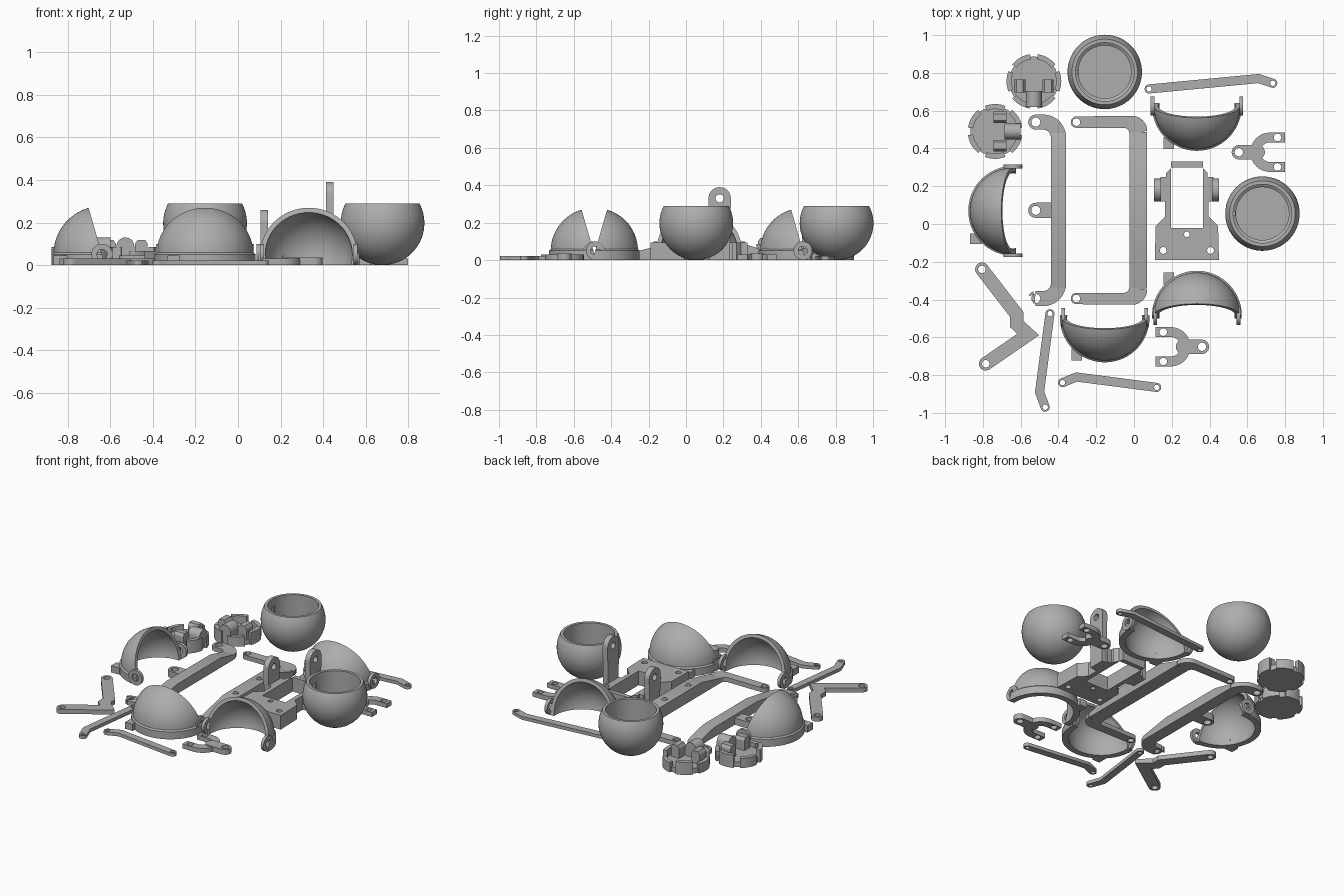
import bpy, bmesh
from math import sin, cos, pi, radians, sqrt, hypot
from mathutils import Matrix, Vector

cube = bpy.data.objects.get("Cube")
if cube:
    bpy.data.objects.remove(cube)

grey = bpy.data.materials.new("plain grey")
grey.use_nodes = True
colour = (0.42, 0.42, 0.42, 1)
grey.diffuse_color = colour
grey.node_tree.nodes["Principled BSDF"].inputs["Base Color"].default_value = colour
parts = []
HOME = Matrix()


def place(x=0, y=0, turn=0, z=0):
    return Matrix.Translation((x, y, z)) @ Matrix.Rotation(radians(turn), 4, 'Z')


# Stands a flat outline upright: its x runs along y, its y along z
UPRIGHT = Matrix.Rotation(pi / 2, 4, 'Z') @ Matrix.Rotation(pi / 2, 4, 'X')


def finish(name, bm, at):
    bmesh.ops.recalc_face_normals(bm, faces=bm.faces)
    mesh = bpy.data.meshes.new(name)
    bm.to_mesh(mesh)
    bm.free()
    mesh.materials.append(grey)
    ob = bpy.data.objects.new(name, mesh)
    bpy.context.scene.collection.objects.link(ob)
    ob.matrix_world = at
    parts.append(ob)


def arc(cx, cy, r, start, end, n=10):
    angles = [radians(start + (end - start) * i / n) for i in range(n + 1)]
    return [(cx + r * cos(a), cy + r * sin(a)) for a in angles]


def circle(cx, cy, r):
    return arc(cx, cy, r, 0, 360, 24)[:-1]


def plate(name, outline, z0, z1, holes=(), at=HOME):
    """Extruded outline with holes."""
    bm = bmesh.new()
    for loop in [outline, *holes]:
        vs = [bm.verts.new((x, y, z0)) for x, y in loop]
        for a, b in zip(vs, vs[1:] + vs[:1]):
            bm.edges.new((a, b))
    bmesh.ops.triangle_fill(bm, edges=bm.edges[:], use_beauty=True, normal=(0, 0, 1))
    top = bmesh.ops.extrude_face_region(bm, geom=bm.faces[:])["geom"]
    bmesh.ops.translate(bm, vec=(0, 0, z1 - z0),
                        verts=[v for v in top if isinstance(v, bmesh.types.BMVert)])
    finish(name, bm, at)


def box(name, x0, x1, y0, y1, z0, z1, at=HOME):
    plate(name, [(x0, y0), (x1, y0), (x1, y1), (x0, y1)], z0, z1, at=at)


def strip(path, r, rounded=True):
    """Outline of a bent bar of half width r."""
    pts = [Vector(p) for p in path]
    dirs = [(b - a).normalized() for a, b in zip(pts, pts[1:])]
    left, right = [], []
    for i, p in enumerate(pts):
        a, b = dirs[max(i - 1, 0)], dirs[min(i, len(dirs) - 1)]
        m = (a + b).normalized()
        n = Vector((-m.y, m.x)) * r / m.dot(a)
        left.append(tuple(p + n))
        right.append(tuple(p - n))

    def cap(p, d):
        n = Vector((-d.y, d.x))
        return [tuple(p + r * (n * cos(t) + d * sin(t)))
                for t in [pi * i / 12 for i in range(1, 12)]] if rounded else []
    return left + cap(pts[-1], dirs[-1]) + right[::-1] + cap(pts[0], -dirs[0])


def link(name, path, r, hole, height):
    plate(name, strip(path, r), 0, height, [circle(*path[0], hole), circle(*path[-1], hole)])


def revolve(profile, steps=64):
    bm = bmesh.new()
    vs = [bm.verts.new((r, 0, z)) for r, z in profile]
    es = [bm.edges.new(p) for p in zip(vs, vs[1:])]
    if profile[0][0] > 0:
        es.append(bm.edges.new((vs[-1], vs[0])))
    bmesh.ops.spin(bm, geom=vs + es, cent=(0, 0, 0), axis=(0, 0, 1), angle=2 * pi, steps=steps)
    bmesh.ops.remove_doubles(bm, verts=bm.verts[:], dist=1e-5)
    return bm


# Hollow eyeballs with a stepped floor and a small key inside
def eyeball(name, at):
    r = 0.197
    profile = [(max(x, 0), z) for x, z in arc(0, r, r, -90, 28.2, 24)]
    profile[0] = (0, 0)
    profile += [(0.155, 0.29), (0.155, 0.13), (0.14, 0.12), (0.14, 0.11), (0, 0.11)]
    finish(name, revolve(profile), at)
    box(name + "_key", -0.158, -0.142, -0.01, 0.01, 0.12, 0.24, at)


eyeball("back_eyeball", place(-0.155, 0.805))
eyeball("side_eyeball", place(0.68, 0.055))


# Eyelids: tilted quarter shells with rim flange, pivot ears and a link tab
def eyelid(name, at, ear_x, side):
    pivot, outer, inner = 0.05, 0.228, 0.205
    profile = [(0.2375, 0), (0.2375, 0.05), (outer, 0.058)]
    profile += arc(0, pivot, outer, 4, 90, 20)[:-1] + [(0, pivot + outer), (0, pivot + inner)]
    profile += arc(0, pivot, inner, 90, -14.1, 24)[1:]
    bm = revolve(profile, 72)
    cut = bmesh.ops.bisect_plane(bm, geom=bm.verts[:] + bm.edges[:] + bm.faces[:],
                                 plane_co=(0, 0, pivot), clear_outer=True,
                                 plane_no=(0, cos(radians(16)), sin(radians(16))))
    rim = [e for e in cut["geom_cut"] if isinstance(e, bmesh.types.BMEdge)]
    bmesh.ops.triangle_fill(bm, edges=rim, use_beauty=True)
    finish(name, bm, at)
    for label, x in (("left", ear_x), ("right", -ear_x)):
        plate(f"{name}_{label}_ear", circle(0, pivot, 0.05), x - 0.01, x + 0.01,
              [circle(0, pivot, 0.024)], at @ UPRIGHT)
    x0, x1 = sorted((side * 0.176, side * 0.12))
    box(name + "_tab", x0, x1, -0.227, -0.165, 0, 0.045, at)


eyelid("front_eyelid", place(-0.155, -0.495), 0.22, -1)
eyelid("right_front_eyelid", place(0.333, -0.485, 180), 0.22, 1)
eyelid("right_back_eyelid", place(0.333, 0.625), 0.235, -1)
eyelid("left_side_eyelid", place(-0.64, 0.07, -90), 0.235, 1)


# Round sockets with rim clips, side pads and a rounded tongue
def socket(name, at):
    plate(name + "_disc", circle(0, 0, 0.132), 0, 0.035, at=at)
    for i in range(6):
        a = 30 + i * 60
        outline = arc(0, 0, 0.145, a - 22, a + 22) + arc(0, 0, 0.118, a + 22, a - 22)
        plate(f"{name}_clip_{i + 1}", outline, 0.0, 0.085 if i % 2 else 0.065, at=at)
    for label, y in (("left", 0.075), ("right", -0.075)):
        outline = [(y - 0.03, 0.03), (y + 0.03, 0.03), (y + 0.03, 0.1)]
        outline += [(y + 0.018, 0.118), (y - 0.018, 0.118), (y - 0.03, 0.1)]
        plate(f"{name}_{label}_pad", outline, -0.01, 0.06, at=at @ UPRIGHT)
    tongue = [(-0.042, 0.02), (0.042, 0.02)] + arc(0, 0.088, 0.042, 0, 180)
    plate(name + "_tongue", tongue, 0.05, 0.135, at=at @ UPRIGHT)


socket("left_socket", place(-0.735, 0.49))
socket("back_socket", place(-0.53, 0.755, -90))

# Thin pushrods and the bell crank
link("back_pushrod", [(0.08, 0.715), (0.66, 0.77), (0.735, 0.745)], 0.024, 0.014, 0.022)
link("front_pushrod", [(-0.378, -0.84), (-0.305, -0.81), (0.12, -0.865)], 0.024, 0.014, 0.022)
link("side_pushrod", [(-0.445, -0.475), (-0.5, -0.89), (-0.47, -0.97)], 0.024, 0.014, 0.022)
link("bell_crank", [(-0.805, -0.24), (-0.62, -0.48), (-0.62, -0.53), (-0.56, -0.585),
                    (-0.785, -0.74)], 0.036, 0.02, 0.03)


# Forked horns
def horn(name, at):
    plate(name + "_stem", strip([(0, 0), (0.1, 0)], 0.038), 0, 0.035,
          [circle(0, 0, 0.022)], at)
    path = [(0.245, 0.078)] + arc(0.165, 0, 0.078, 90, 270, 16) + [(0.245, -0.078)]
    plate(name + "_fork", strip(path, 0.026, False), 0, 0.03,
          [circle(0.205, 0.078, 0.02), circle(0.205, -0.078, 0.02)], at)


horn("back_horn", place(0.555, 0.38))
horn("front_horn", place(0.36, -0.65, 180))

# Side profile shared by both bars: low ends, sloping up to a raised middle
MID = 0.0725


def raised(low, high, end):
    return [(-end, 0), (end, 0), (end, low), (0.41, low), (0.26, high),
            (-0.2, high), (-0.41, low), (-end, low)]


# Wide U frame: arms, bar and screw holes
half = arc(-0.01, 0.42, 0.08, 0, 90) + arc(-0.305, 0.467, 0.03, 90, 270)
half += arc(-0.055, 0.407, 0.03, 90, 0, 6)
frame = half + [(x, -y) for x, y in half[::-1]]
# Split the outline so the bar can carry the raised profile
for label, s in (("back", 1), ("front", -1)):
    plate(f"frame_{label}_arm", [(x, s * y) for x, y in half], 0, 0.03,
          [circle(-0.305, s * 0.467, 0.02)], place(0, MID))
plate("frame_bar", raised(0.03, 0.08, 0.415), -0.025, 0.07, at=place(0, MID) @ UPRIGHT)
for label, y in (("back", 0.195), ("front", -0.055)):
    plate(f"frame_{label}_screw_seat", circle(0.022, y, 0.02), 0.0, 0.083,
          [circle(0.022, y, 0.015)])

# Narrow bar with curved ends and a middle arm
bend = [(-0.52, 0.467), (-0.48, 0.467)] + arc(-0.48, 0.387, 0.08, 80, 0, 8)
for label, s in (("back", 1), ("front", -1)):
    path = [(x, s * y) for x, y in bend] + [(-0.4, s * 0.3)]
    plate(f"carrier_{label}_bend", strip(path, 0.04)[:-11] + arc(-0.52, s * 0.467, 0.04, -s * 90, -s * 270)[1:-1],
          0, 0.03, [circle(-0.52, s * 0.467, 0.024)], place(0, MID))
plate("carrier_bar", raised(0.03, 0.065, 0.41), -0.44, -0.36, at=place(0, MID) @ UPRIGHT)
plate("carrier_middle_arm", strip([(-0.52, 0), (-0.42, 0)], 0.04), 0, 0.045,
      [circle(-0.52, 0, 0.024)], place(0, MID))

# Servo bracket: windowed body, foot with screw holes, two uprights
side = [(0.085, 0.33), (0.085, 0.295), (0.11, 0.27), (0.11, 0.25), (0.14, 0.25), (0.14, 0.12),
        (0.115, 0.12), (0.115, 0.04), (0.165, -0.01), (0.17, -0.19)]
bracket = side + [(-x, y) for x, y in side[::-1]]
window = [(-0.085, -0.02), (0.085, -0.02), (0.085, 0.3), (-0.085, 0.3)]
screws = [circle(-0.125, -0.14, 0.018), circle(0.125, -0.14, 0.018), circle(0, -0.055, 0.015)]
plate("bracket_body", bracket, 0, 0.095, [window] + screws, place(0.28, 0))
for label, x, z in (("right", 0.105, 0.2), ("left", 0.413, 0.33)):
    outline = [(0.125, 0), (0.235, 0)] + arc(0.18, z, 0.06, 0, 180, 16)
    plate(f"bracket_{label}_upright", outline, x, x + 0.037, [circle(0.18, z, 0.022)], UPRIGHT)

# Smooth the round surfaces and keep the edges sharp
bpy.ops.object.select_all(action='DESELECT')
for ob in parts:
    ob.select_set(True)
bpy.context.view_layer.objects.active = parts[0]
bpy.ops.object.shade_smooth_by_angle(angle=radians(30))
